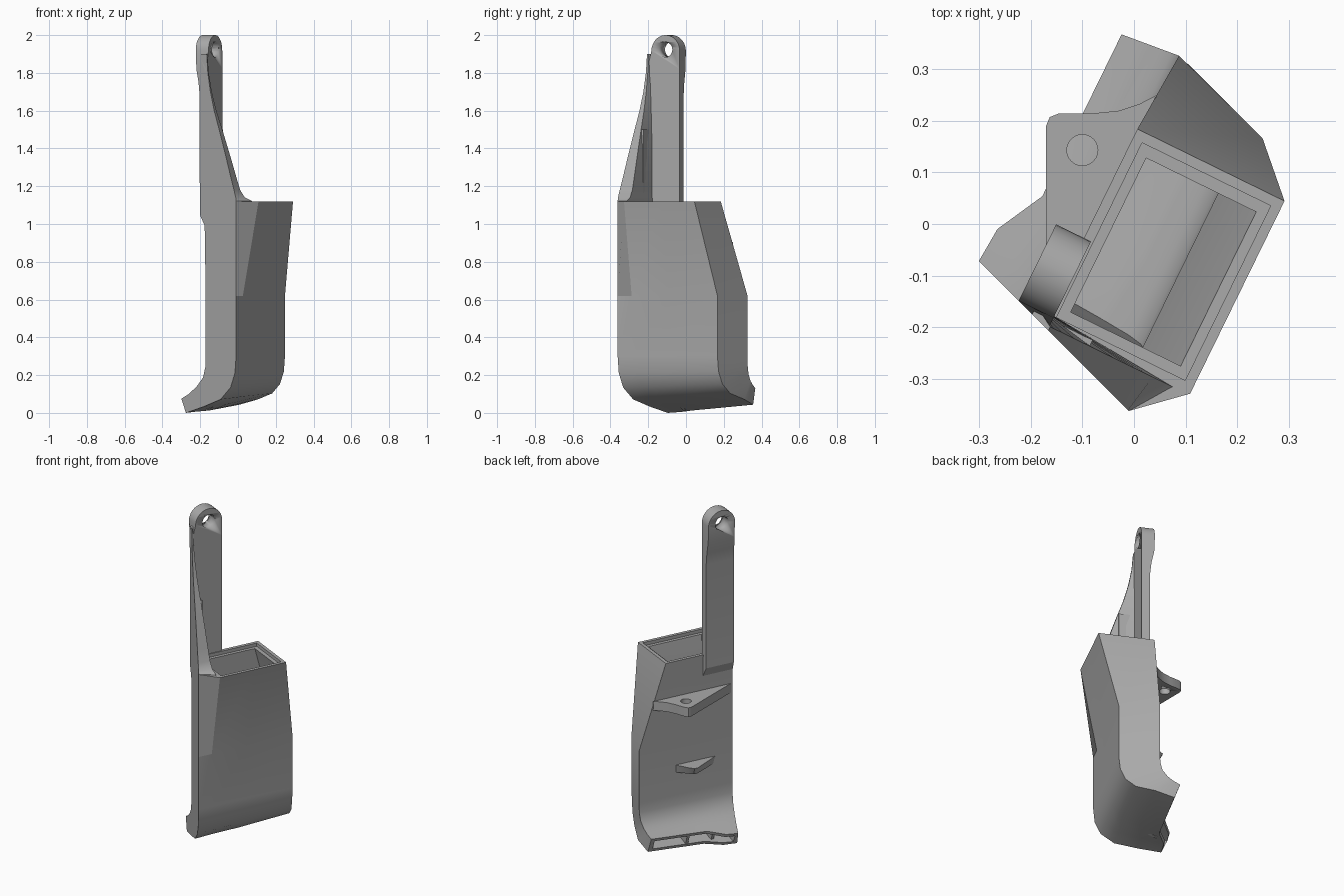
import bpy, bmesh, math
from mathutils import Vector

cube = bpy.data.objects.get("Cube")
if cube:
    bpy.data.objects.remove(cube, do_unlink=True)

grey = bpy.data.materials.new("mid grey")
grey.use_nodes = True
grey.diffuse_color = (0.4, 0.4, 0.4, 1)
grey.node_tree.nodes["Principled BSDF"].inputs["Base Color"].default_value = (0.4, 0.4, 0.4, 1)


def world(u, v, z):
    """Turned plan frame: u points out of the broad face, v runs along it."""
    return Vector((0.898 * u + 0.44 * v, -0.44 * u + 0.898 * v, z))


def left_v(u):
    return (-0.372 - 0.458 * u) / 1.338


def right_v(u):
    return min((0.415 - 0.458 * u) / 1.338, 0.331 + 0.1 * (u + 0.062))


def loft(name, rings, cyclic=False):
    """Skin a list of equal rings, capping the ends unless cyclic."""
    bm = bmesh.new()
    rows = [[bm.verts.new(p) for p in ring] for ring in rings]
    n = len(rows[0])
    pairs = list(zip(rows, rows[1:]))
    if cyclic:
        pairs.append((rows[-1], rows[0]))
    else:
        bm.faces.new(rows[0])
        bm.faces.new(rows[-1])
    for a, b in pairs:
        for i in range(n):
            j = (i + 1) % n
            bm.faces.new((a[i], a[j], b[j], b[i]))
    bmesh.ops.recalc_face_normals(bm, faces=bm.faces)
    mesh = bpy.data.meshes.new(name)
    bm.to_mesh(mesh)
    bm.free()
    obj = bpy.data.objects.new(name, mesh)
    bpy.context.collection.objects.link(obj)
    mesh.materials.append(grey)
    bpy.ops.object.select_all(action='DESELECT')
    obj.select_set(True)
    bpy.context.view_layer.objects.active = obj
    bpy.ops.object.shade_smooth_by_angle(angle=math.radians(28))
    return obj


def plate(name, outline, z0, z1):
    return loft(name, [[Vector((x, y, z)) for x, y in outline] for z in (z0, z1)])


# Hollow body: back u, back z, outer u, outer z, share of the curved foot
stations = [
    (-0.075, 1.12, 0.242, 1.12, 0),
    (-0.065, 0.62, 0.15, 0.62, 0),
    (-0.065, 0.30, 0.15, 0.30, 0),
    (-0.068, 0.245, 0.142, 0.215, 0.15),
    (-0.08, 0.195, 0.115, 0.145, 0.35),
    (-0.11, 0.155, 0.06, 0.09, 0.55),
    (-0.145, 0.125, -0.04, 0.05, 0.8),
    (-0.183, 0.105, -0.15, 0.016, 1),
]
FLARE = (0, 0, -0.05, -0.055)


def mix(a, b, f):
    return a + (b - a) * f


def shift(u, v, z, col, k):
    """Tilt the foot and push out its hooked corner."""
    hook = FLARE[col] * max(0, k - 0.3) / 0.7
    return world(u + hook, v, max(0, z + 0.085 * v * k + 0.25 * hook * (z > 0.05)))


def outer_ring(i):
    ub, zb, uo, zo, k = stations[i]
    ring = []
    for u, z, cols in ((uo, zo, (0, 1, 2, 3)), (ub, zb, (3, 2, 1, 0))):
        for c in cols:
            uu = 0.15 if (i == 0 and c == 3 and u > 0) else u
            hooked = uu + FLARE[c] * max(0, k - 0.3) / 0.7
            v = (0.168 if i == 0 else right_v(uu), -0.03,
                 mix(-0.247, -0.125, k), left_v(hooked))[c]
            ring.append(shift(uu, v, z, c, k))
    return ring


def inner_ring(i, inset, drop=0.0, lo=None, hi=None):
    ub, zb, uo, zo, k = stations[i]
    f = inset / math.hypot(uo - ub, zo - zb)
    lo = mix(-0.207, -0.18, k) if lo is None else lo
    hi = (0.125 if i == 0 else mix(0.25, 0.295, k)) if hi is None else hi
    ring = []
    for f, cols in ((1 - f, (0, 1, 2, 3)), (f, (3, 2, 1, 0))):
        for c in cols:
            v = (hi, -0.03, mix(-0.15, -0.12, k), lo)[c]
            ring.append(shift(mix(ub, uo, f), v, mix(zb, zo, f) - drop, c, k))
    return ring


last = len(stations) - 1
rings = [outer_ring(i) for i in range(last + 1)]
rings += [inner_ring(i, mix(0.03, 0.018, stations[i][4])) for i in range(last, 0, -1)]
rings += [inner_ring(0, 0.04, 0.02),
          inner_ring(0, 0.02, 0.02, -0.228, 0.148),
          inner_ring(0, 0.02, 0, -0.228, 0.148)]
loft("hollow_body", rings, cyclic=True)

# Upright arm with a rounded, pierced end
RADIUS, AXIS_V, AXIS_Z = 0.083, -0.15, 1.917
arm_levels = [(0.98, -0.066), (1.05, -0.107), (1.68, -0.108), (1.75, -0.116), (1.82, -0.131)]
levels = [(z, ub, RADIUS) for z, ub in arm_levels]
for step in range(9):
    a = math.radians(step * 10.8)
    levels.append((AXIS_Z + RADIUS * math.sin(a), -0.135, RADIUS * math.cos(a)))
arm_rings = []
for z, ub, half in levels:
    lo, hi = AXIS_V - half, AXIS_V + half
    edge = [left_v(u) if z < AXIS_Z else max(left_v(u), lo) for u in (-0.06, ub)]
    arm_rings.append([world(-0.06, hi, z), world(-0.06, edge[0], z),
                      world(ub, edge[1], z), world(ub, hi, z)])
arm = loft("arm", arm_rings)
circle = [(AXIS_V + 0.04 * math.cos(math.tau * i / 32),
           1.923 + 0.04 * math.sin(math.tau * i / 32)) for i in range(32)]
cutter = loft("arm_hole_cutter", [[world(u, v, z) for v, z in circle] for u in (-0.3, 0.1)])


def cut(target, tool):
    mod = target.modifiers.new("hole", 'BOOLEAN')
    mod.operation, mod.solver, mod.object = 'DIFFERENCE', 'EXACT', tool
    bpy.ops.object.select_all(action='DESELECT')
    target.select_set(True)
    bpy.context.view_layer.objects.active = target
    bpy.ops.object.modifier_apply(modifier=mod.name)
    bpy.data.objects.remove(tool, do_unlink=True)


cut(arm, cutter)

# Tapering web that joins the arm to the body
web = []
for z, u, spread in ((1.10, 0.15, 0.06), (1.122, 0.15, 0.055), (1.14, 0.148, 0.015),
                     (1.18, 0.135, 0), (1.25, 0.112, 0), (1.35, 0.08, 0), (1.5, 0.03, 0),
                     (1.6, -0.005, 0), (1.7, -0.032, 0), (1.8, -0.05, 0), (1.9, -0.058, 0)):
    inner = max(-0.25, left_v(u) + 0.006)
    web.append([world(-0.1, left_v(-0.1), z), world(u, left_v(u), z),
                world(u + spread, inner, z), world(-0.1, -0.225, z)])
loft("arm_web", web)

# Stiffening rib on the inner side of the web
loft("web_rib", [[world(u, v, z) for u, v in ((-0.07, -0.237), (0.027, -0.237),
                                              (0.027, -0.262), (-0.07, -0.25))]
                 for z in (1.1, 1.5)])

# Pierced mounting tab on the back
tab = plate("mounting_tab", [(0.045, 0.25), (0.01, 0.232), (-0.03, 0.219), (-0.08, 0.214),
                             (-0.145, 0.214), (-0.163, 0.207), (-0.17, 0.19),
                             (-0.17, -0.195), (-0.12, -0.14)], 0.85, 0.905)
ring = [(-0.1 + 0.03 * math.cos(math.tau * i / 24),
         0.143 + 0.03 * math.sin(math.tau * i / 24)) for i in range(24)]
cut(tab, plate("tab_hole_cutter", ring, 0.8, 1.0))

# Small wedge catch below the tab
catch_top = [(0.0, 0.12), (-0.09, 0.108), (-0.125, 0.098), (-0.135, 0.08), (-0.125, -0.1)]
catch_low = [(0.0, 0.12), (-0.085, 0.09), (-0.11, 0.08), (-0.118, 0.06), (-0.118, -0.09)]
loft("wedge_catch", [[Vector((x, y, 0.44)) for x, y in catch_low],
                     [Vector((x, y, 0.485)) for x, y in catch_top]])

# Dividers inside the foot opening
for name, v in (("foot_divider_inner", 0.08), ("foot_divider_outer", -0.08)):
    loft(name, [[shift(u, w, z, 1, 1) for u, z in ((-0.178, 0.1), (-0.148, 0.02),
                                                   (-0.05, 0.06), (-0.11, 0.14))]
                for w in (v - 0.008, v + 0.008)])
